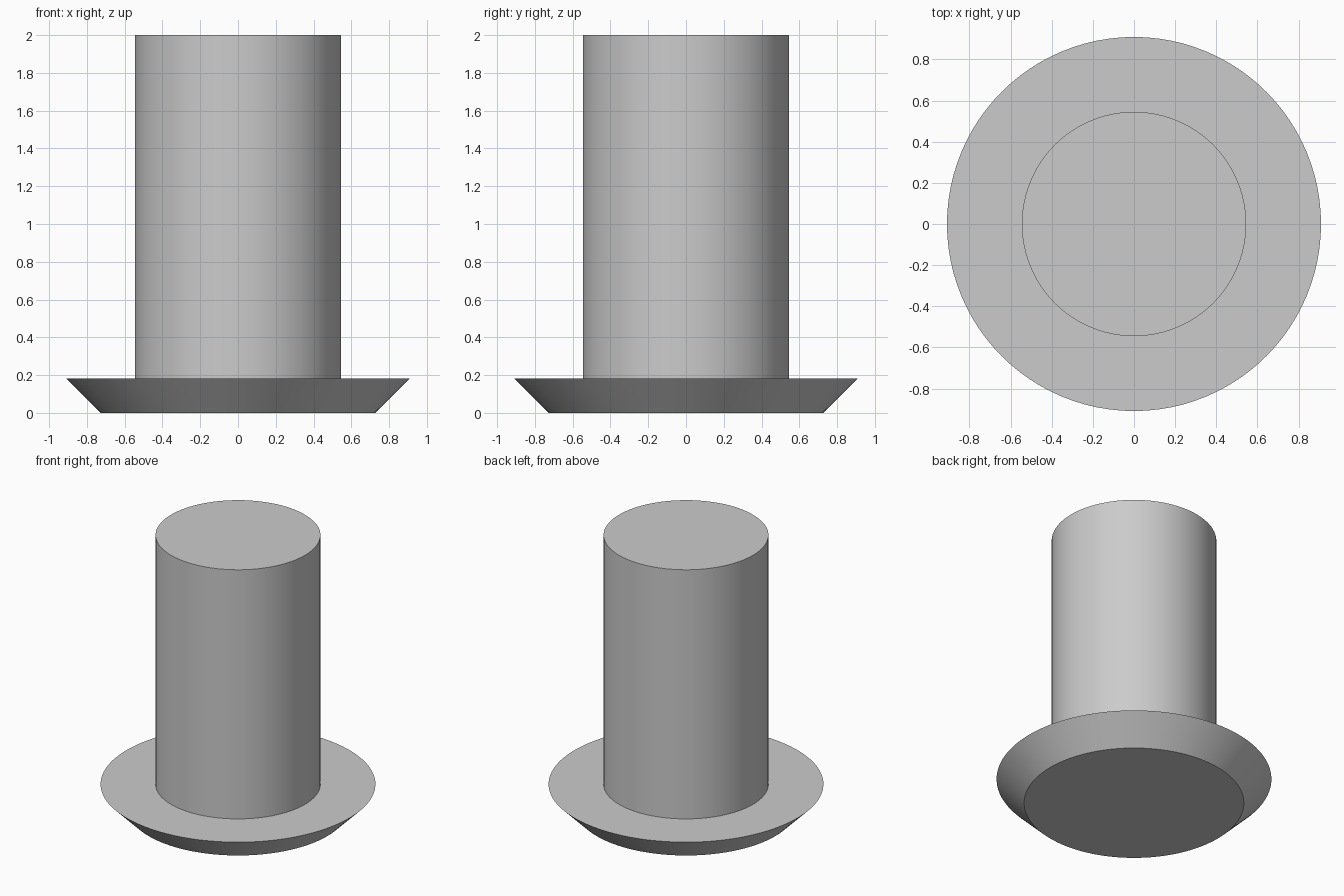
import bpy

SEGMENTS = 96
BASE_TOP = 0.182
HEIGHT = 2.0

default_cube = bpy.data.objects.get("Cube")
if default_cube:
    bpy.data.objects.remove(default_cube, do_unlink=True)

# One plain grey for the whole model
grey = bpy.data.materials.new("plain grey")
grey.use_nodes = True
colour = (0.6, 0.6, 0.6, 1.0)
grey.diffuse_color = colour
grey.node_tree.nodes["Principled BSDF"].inputs["Base Color"].default_value = colour


def round_part(name, bottom_radius, top_radius, bottom, top):
    """Upright round solid between two heights, smooth sided with sharp rims."""
    bpy.ops.mesh.primitive_cone_add(
        vertices=SEGMENTS, radius1=bottom_radius, radius2=top_radius,
        depth=top - bottom, location=(0, 0, (bottom + top) / 2))
    part = bpy.context.object
    part.name = name
    part.data.materials.append(grey)
    bpy.ops.object.shade_smooth_by_angle()
    return part


# Flared foot, wider at its upper rim
round_part("flared_base", 0.727, 0.909, 0, BASE_TOP)

# Straight stem, sunk slightly into the foot
round_part("stem", 0.545, 0.545, BASE_TOP / 2, HEIGHT)
